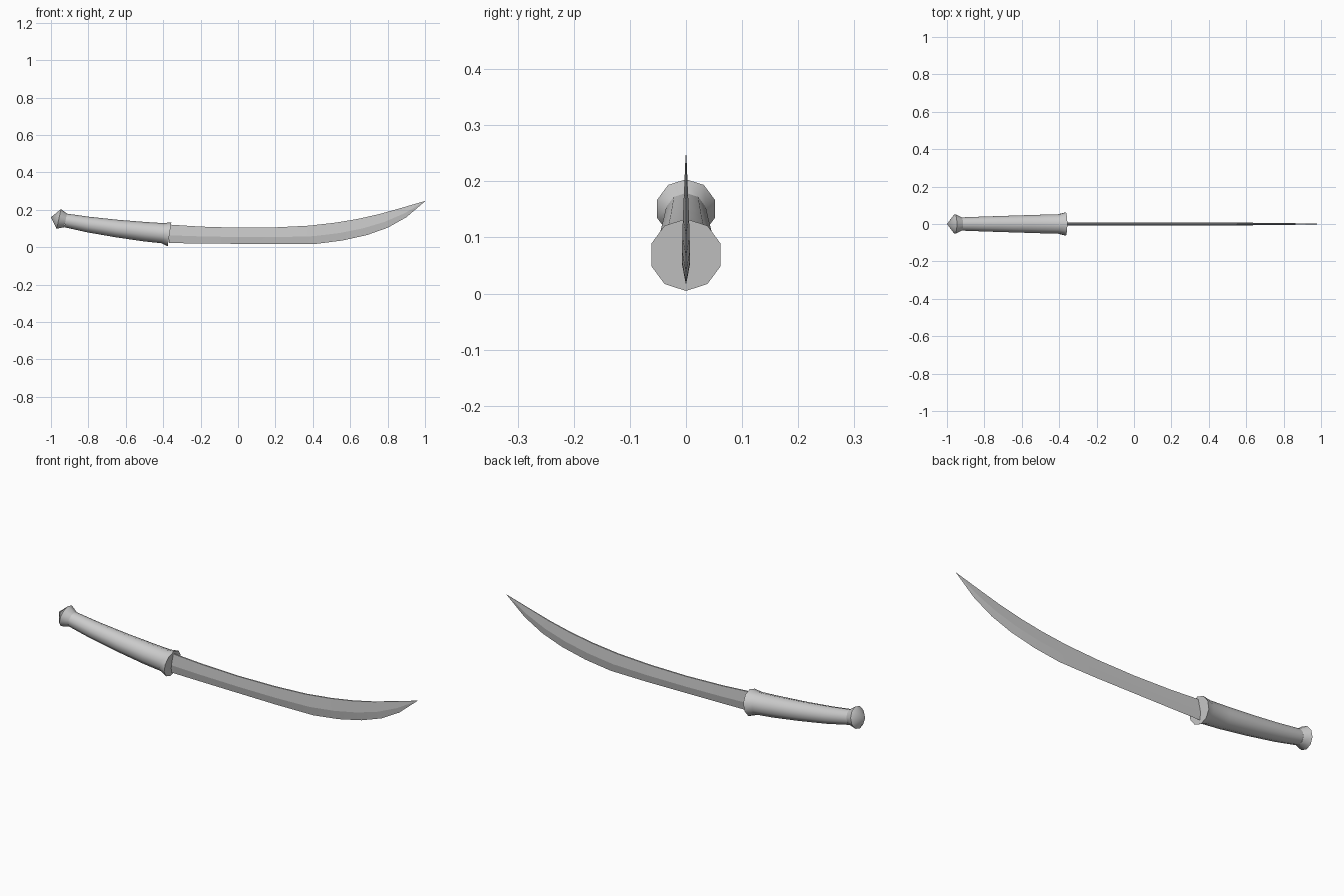
import bpy, bmesh, math
from mathutils import Vector

if "Cube" in bpy.data.objects:
    bpy.data.objects.remove(bpy.data.objects["Cube"])

SIDES = 10


def finish(name, bm, angle):
    bmesh.ops.recalc_face_normals(bm, faces=bm.faces[:])
    mesh = bpy.data.meshes.new(name)
    bm.to_mesh(mesh)
    bm.free()
    obj = bpy.data.objects.new(name, mesh)
    bpy.context.collection.objects.link(obj)
    bpy.ops.object.select_all(action='DESELECT')
    obj.select_set(True)
    bpy.context.view_layer.objects.active = obj
    bpy.ops.object.shade_smooth_by_angle(angle=math.radians(angle))
    return obj


def skin(bm, rings):
    """Bridge matching rings and cap both ends."""
    n = len(rings[0])
    for a, b in zip(rings, rings[1:]):
        for i in range(n):
            j = (i + 1) % n
            bm.faces.new((a[i], a[j], b[j], b[i]))
    bm.faces.new(rings[0])
    bm.faces.new(rings[-1])


def swept_tube(name, stations, tip=None):
    """Ten-sided tube along (x, z, radius) stations, optional pointed start."""
    bm = bmesh.new()
    rings = []
    for k, (x, z, r) in enumerate(stations):
        a, b = stations[max(k - 1, 0)], stations[min(k + 1, len(stations) - 1)]
        t = Vector((b[0] - a[0], 0, b[1] - a[1])).normalized()
        up = Vector((-t.z, 0, t.x))
        ring = []
        for i in range(SIDES):
            ang = 2 * math.pi * i / SIDES
            p = Vector((x, 0, z)) + up * r * math.cos(ang) + Vector((0, r * math.sin(ang), 0))
            ring.append(bm.verts.new(p))
        rings.append(ring)
    skin(bm, rings)
    if tip:
        cap = next(f for f in bm.faces if set(f.verts) == set(rings[0]))
        centre = bmesh.ops.poke(bm, faces=[cap])['verts'][0]
        centre.co = (tip[0], 0, tip[1])
    return finish(name, bm, 40)


# Pommel: flared ring with a pointed end
swept_tube("pommel", [(-0.958, 0.151, 0.054), (-0.922, 0.143, 0.037)], tip=(-1.0, 0.16))

# Grip: gently curved, widening into the flared collar
swept_tube("grip", [(-0.922, 0.143, 0.037), (-0.80, 0.121, 0.042), (-0.65, 0.100, 0.047),
                    (-0.50, 0.083, 0.052), (-0.405, 0.075, 0.054), (-0.366, 0.069, 0.065)])

# Blade: spine and edge points (x, z), half thickness
blade = [
    (-0.37, 0.121, -0.37, 0.022, 0.0075),
    (-0.20, 0.110, -0.20, 0.020, 0.0075),
    (0.00, 0.104, 0.00, 0.018, 0.0075),
    (0.20, 0.106, 0.22, 0.016, 0.0075),
    (0.38, 0.115, 0.42, 0.018, 0.0075),
    (0.52, 0.131, 0.56, 0.036, 0.0072),
    (0.64, 0.151, 0.69, 0.065, 0.0065),
    (0.76, 0.178, 0.80, 0.104, 0.0055),
    (0.88, 0.212, 0.90, 0.160, 0.0035),
    (1.00, 0.247, 1.00, 0.245, 0.0008),
]
bm = bmesh.new()
rings = []
for xt, zt, xb, zb, h in blade:
    spine, edge = Vector((xt, 0, zt)), Vector((xb, 0, zb))
    ridge = edge.lerp(spine, 0.42)
    side = Vector((0, h, 0))
    rings.append([bm.verts.new(p) for p in
                  (edge, ridge + side, spine + side * 0.5, spine - side * 0.5, ridge - side)])
skin(bm, rings)
finish("blade", bm, 8)
